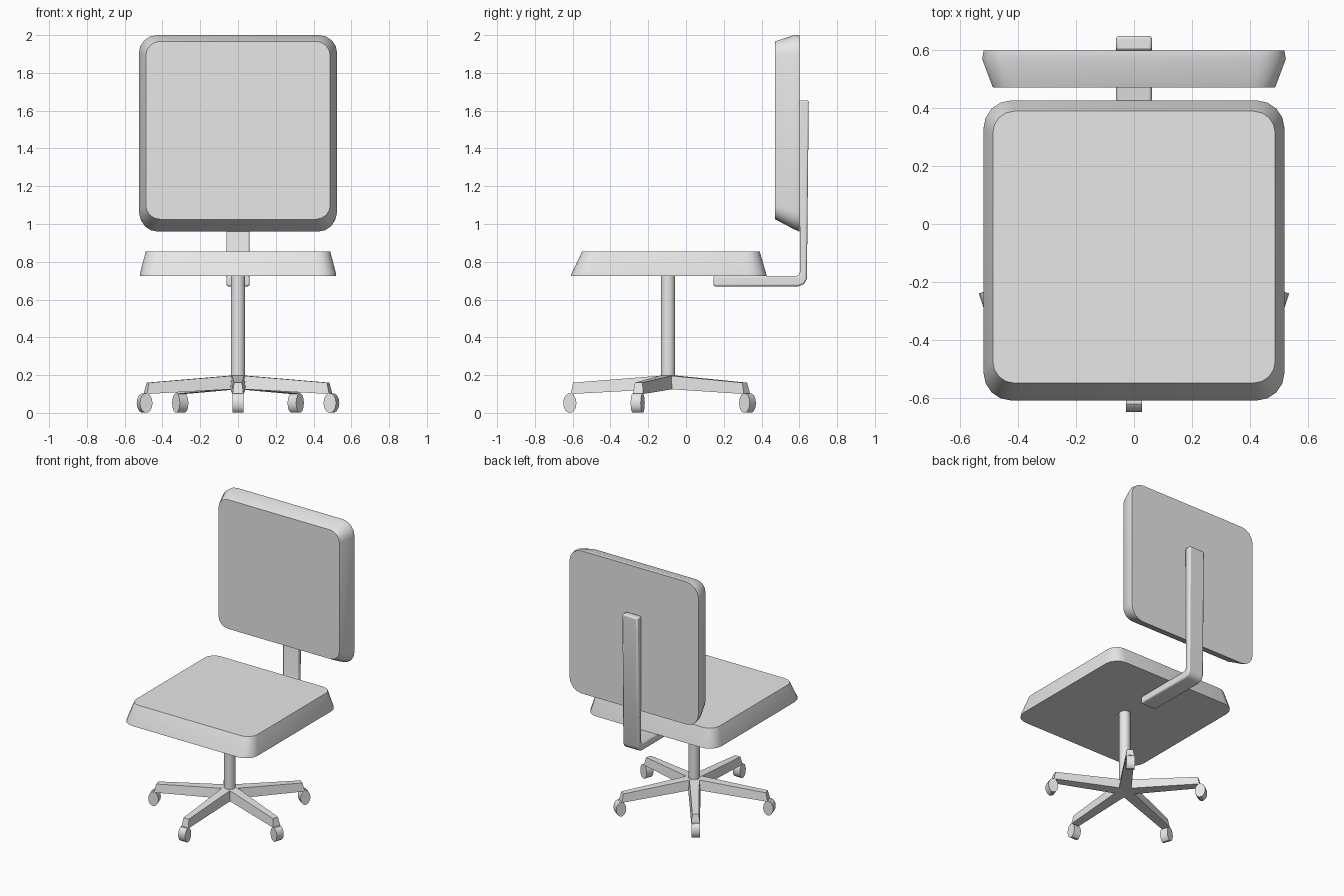
import bpy, bmesh, math
from mathutils import Matrix, Vector

if "Cube" in bpy.data.objects:
    bpy.data.objects.remove(bpy.data.objects["Cube"])

grey = bpy.data.materials.new("plain grey")
grey.diffuse_color = (0.8, 0.8, 0.8, 1)
grey.use_nodes = True
grey.node_tree.nodes["Principled BSDF"].inputs["Base Color"].default_value = grey.diffuse_color


def finish(name, bm, angle=35):
    bmesh.ops.recalc_face_normals(bm, faces=bm.faces)
    me = bpy.data.meshes.new(name)
    bm.to_mesh(me)
    bm.free()
    me.materials.append(grey)
    ob = bpy.data.objects.new(name, me)
    bpy.context.collection.objects.link(ob)
    bpy.ops.object.select_all(action='DESELECT')
    ob.select_set(True)
    bpy.context.view_layer.objects.active = ob
    bpy.ops.object.shade_smooth_by_angle(angle=math.radians(angle))
    return ob


def loft(bm, rings):
    """Join rings of points into a closed solid."""
    vs = [[bm.verts.new(p) for p in ring] for ring in rings]
    n = len(vs[0])
    for a, b in zip(vs, vs[1:]):
        for i in range(n):
            j = (i + 1) % n
            bm.faces.new((a[i], a[j], b[j], b[i]))
    bm.faces.new(vs[0])
    bm.faces.new(vs[-1])


def rounded_rect(hx, lo, hi, r, steps=4):
    pts = []
    corners = ((hx - r, hi - r), (r - hx, hi - r), (r - hx, lo + r), (hx - r, lo + r))
    for k, (cx, cy) in enumerate(corners):
        for s in range(steps + 1):
            a = math.pi / 2 * (k + s / steps)
            pts.append((cx + r * math.cos(a), cy + r * math.sin(a)))
    return pts


# Seat cushion: tapered, rounded slab
bm = bmesh.new()
loft(bm, [[(x, y, z) for x, y in rounded_rect(hx, lo, hi, r)] for z, hx, lo, hi, r in (
    (0.725, 0.52, -0.61, 0.427, 0.095),
    (0.735, 0.52, -0.607, 0.425, 0.095),
    (0.855, 0.488, -0.55, 0.39, 0.075))])
finish("seat", bm)

# Backrest cushion: same shape, standing up
bm = bmesh.new()
loft(bm, [[(x, y, z) for x, z in rounded_rect(hx, lo, hi, r)] for y, hx, lo, hi, r in (
    (0.60, 0.52, 0.96, 2.0, 0.095),
    (0.57, 0.525, 0.973, 2.0, 0.095),
    (0.472, 0.488, 1.025, 1.967, 0.075))])
finish("backrest", bm)

# Bent bar joining seat and backrest
profile = [(0.145, 0.67), (0.595, 0.67), (0.625, 0.682), (0.64, 0.71), (0.65, 1.655),
           (0.60, 1.655), (0.603, 0.745), (0.598, 0.73), (0.585, 0.725), (0.145, 0.725)]
bm = bmesh.new()
loft(bm, [[(x, y, z) for y, z in profile] for x in (-0.062, 0.062)])
bar = finish("back_support_bar", bm, 50)
bev = bar.modifiers.new("soft edges", 'BEVEL')
bev.width = 0.009
bev.segments = 2
bev.angle_limit = math.radians(60)

# Centre column
HUB = Vector((0, -0.095, 0))
bm = bmesh.new()
bmesh.ops.create_cone(bm, cap_ends=True, segments=16, radius1=0.038, radius2=0.038,
                      depth=0.59, matrix=Matrix.Translation(HUB + Vector((0, 0, 0.43))))
finish("column", bm)


# Five-spoke base with casters; first spoke points to the front
def spoke_section(r_low, r_top, low, top, half_low, half_top):
    return [(-half_low, -r_low, low), (half_low, -r_low, low),
            (half_top, -r_top, top), (-half_top, -r_top, top)]


for i in range(5):
    place = Matrix.Translation(HUB) @ Matrix.Rotation(i * math.tau / 5, 4, 'Z')
    bm = bmesh.new()
    loft(bm, [spoke_section(0.0, 0.0, 0.128, 0.2, 0.042, 0.034),
              spoke_section(0.516, 0.502, 0.1, 0.16, 0.029, 0.021)])
    bm.transform(place)
    finish(f"base_leg_{i + 1}", bm)

    bm = bmesh.new()
    bmesh.ops.create_cone(bm, cap_ends=True, segments=14, radius1=0.05, radius2=0.05, depth=0.056)
    # axle across the spoke, wheel slightly taller than long
    bm.transform(place @ Matrix.Translation((0, -0.52, 0.052))
                 @ Matrix.Diagonal((1, 0.7, 1.04, 1)) @ Matrix.Rotation(math.pi / 2, 4, 'Y'))
    finish(f"caster_{i + 1}", bm)
